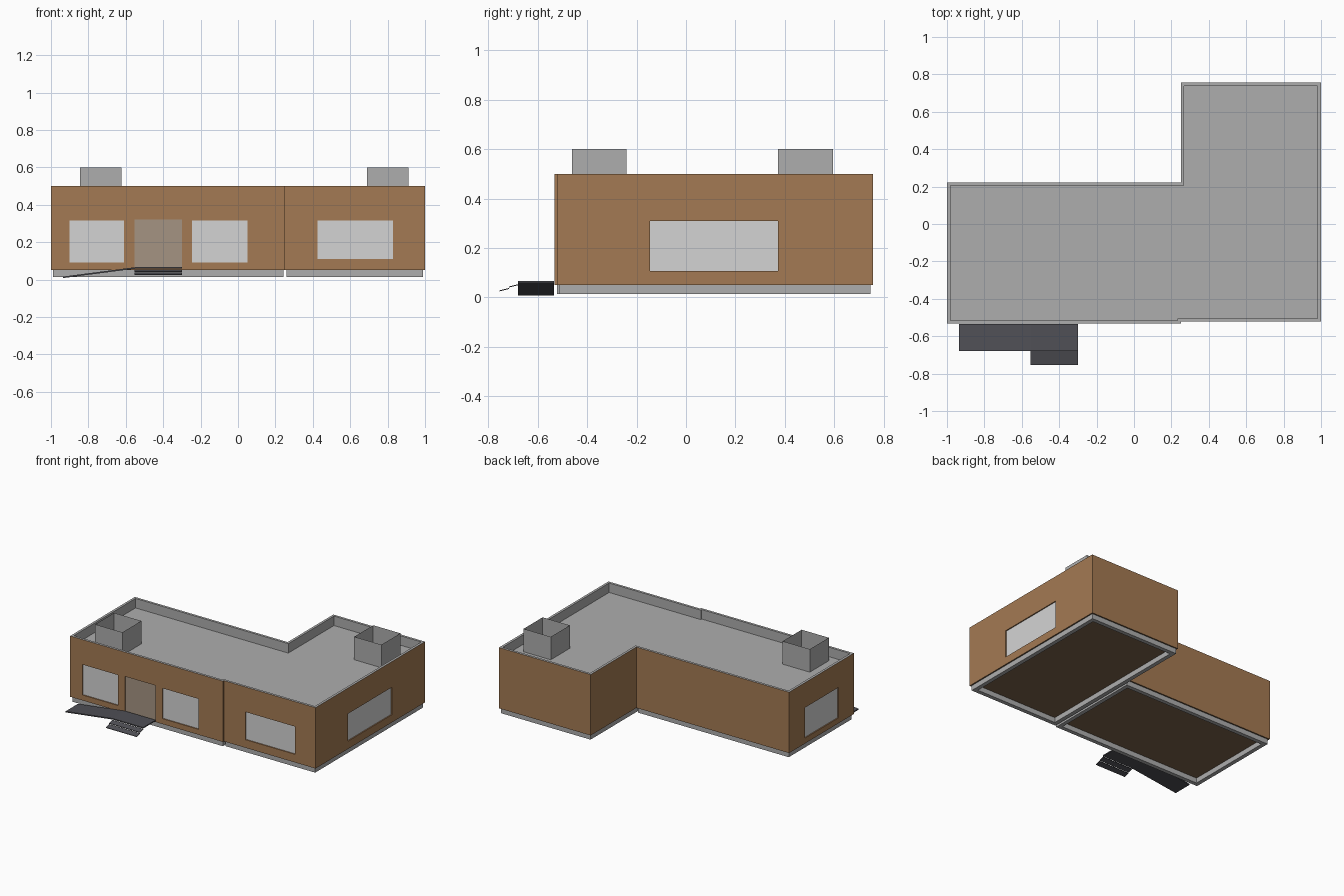
import bpy, bmesh
from mathutils import Vector

if "Cube" in bpy.data.objects:
    bpy.data.objects.remove(bpy.data.objects["Cube"])


def material(name, srgb):
    m = bpy.data.materials.new(name)
    m.diffuse_color = [((c / 255 + 0.055) / 1.055) ** 2.4 for c in srgb] + [1]
    m.use_nodes = True
    m.node_tree.nodes["Principled BSDF"].inputs["Base Color"].default_value = m.diffuse_color
    return m


BROWN = material("brown_cladding", (164, 122, 83))
GREY = material("grey_metal", (174, 174, 174))
GLASS = material("pale_glass", (212, 212, 212))
DOOR = material("door_tan_grey", (165, 148, 130))
FLOOR = material("dark_underfloor", (122, 98, 75))
DARK = material("dark_steel", (80, 80, 86))


def finish(bm, name, *mats):
    me = bpy.data.meshes.new(name)
    bm.to_mesh(me)
    bm.free()
    for m in mats:
        me.materials.append(m)
    ob = bpy.data.objects.new(name, me)
    bpy.context.collection.objects.link(ob)
    return ob


def box_into(bm, lo, hi):
    verts = bmesh.ops.create_cube(bm, size=1)["verts"]
    for v in verts:
        v.co = Vector([lo[i] if v.co[i] < 0 else hi[i] for i in range(3)])
    return verts


def box(name, lo, hi, mat):
    bm = bmesh.new()
    box_into(bm, lo, hi)
    return finish(bm, name, mat)


def extrude_profile(name, pts, place, vec, mat):
    """Closed 2D profile mapped to 3D by place() and extruded along vec."""
    bm = bmesh.new()
    f = bm.faces.new([bm.verts.new(place(*p)) for p in pts])
    new = bmesh.ops.extrude_face_region(bm, geom=[f])["geom"]
    bmesh.ops.translate(bm, vec=vec, verts=[v for v in new if isinstance(v, bmesh.types.BMVert)])
    bmesh.ops.recalc_face_normals(bm, faces=bm.faces)
    return finish(bm, name, mat)


# L-shaped building shell with a sunken roof behind a thin parapet
X0, XM, X1 = -1.0, 0.25, 1.0
YF, YF2, YB, YB2 = -0.533, -0.522, 0.223, 0.757
Z0, Z1, ROOF = 0.05, 0.50, 0.43
outline = [(X0, YF), (XM, YF), (XM, YF2), (X1, YF2),
           (X1, YB2), (XM, YB2), (XM, YB), (X0, YB)]
bm = bmesh.new()
base = bm.faces.new([bm.verts.new((x, y, Z0)) for x, y in outline])
top = bmesh.ops.extrude_face_region(bm, geom=[base], use_keep_orig=True)["geom"]
bmesh.ops.translate(bm, vec=(0, 0, Z1 - Z0), verts=[v for v in top if isinstance(v, bmesh.types.BMVert)])
bmesh.ops.recalc_face_normals(bm, faces=bm.faces)
lid = next(f for f in bm.faces if f.normal.z > 0.5)
bmesh.ops.inset_region(bm, faces=[lid], thickness=0.018, use_even_offset=True)
well = bmesh.ops.extrude_face_region(bm, geom=[lid])["geom"]
bmesh.ops.translate(bm, vec=(0, 0, ROOF - Z1), verts=[v for v in well if isinstance(v, bmesh.types.BMVert)])
if lid.is_valid:
    bm.faces.remove(lid)
bmesh.ops.recalc_face_normals(bm, faces=bm.faces)
for f in bm.faces:
    if f.normal.z < -0.5:
        f.material_index = 2          # underside
    elif min(v.co.z for v in f.verts) > Z0 + 0.01:
        f.material_index = 1          # cap, parapet lining and roof
shell = finish(bm, "building_shell", BROWN, GREY, FLOOR)

# Openings: name, wall axis, wall position, outward sign, span, height, material
openings = [
    ("front_window_left", "y", YF, -1, (-0.90, -0.61), (0.09, 0.315), GLASS),
    ("front_door", "y", YF, -1, (-0.553, -0.30), (0.06, 0.32), DOOR),
    ("front_window_middle", "y", YF, -1, (-0.245, 0.05), (0.09, 0.315), GLASS),
    ("front_window_right", "y", YF2, -1, (0.425, 0.83), (0.11, 0.315), GLASS),
    ("right_side_window", "x", X1, 1, (-0.145, 0.373), (0.107, 0.31), GLASS),
    ("left_side_window", "x", X0, -1, (-0.355, 0.037), (0.09, 0.315), GLASS),
]


def slab(axis, a, b, span, height):
    a, b = min(a, b), max(a, b)
    if axis == "y":
        return (span[0], a, height[0]), (span[1], b, height[1])
    return (a, span[0], height[0]), (b, span[1], height[1])


# Cut shallow recesses for all openings in one go
bm = bmesh.new()
for name, axis, pos, s, span, height, mat in openings:
    box_into(bm, *slab(axis, pos - s * 0.012, pos + s * 0.05, span, height))
cutter = finish(bm, "opening_cutter", BROWN)
cutter.hide_render = True
mod = shell.modifiers.new("openings", "BOOLEAN")
mod.operation = "DIFFERENCE"
mod.solver = "EXACT"
mod.object = cutter
bpy.context.view_layer.objects.active = shell
bpy.ops.object.modifier_apply(modifier=mod.name)
bpy.data.objects.remove(cutter)

# Panes and door leaf set into the recesses
for name, axis, pos, s, span, height, mat in openings:
    box(name, *slab(axis, pos - s * 0.013, pos - s * 0.008, span, height), mat)


# Open-bottomed foundation frame under each module
def frame(name, x0, x1, y0, y1, w=0.03, z=0.013):
    bm = bmesh.new()
    for lo, hi in (((x0, y0), (x1, y0 + w)), ((x0, y1 - w), (x1, y1)),
                   ((x0, y0 + w), (x0 + w, y1 - w)), ((x1 - w, y0 + w), (x1, y1 - w))):
        box_into(bm, (*lo, z), (*hi, Z0))
    finish(bm, name, GREY)


frame("foundation_left", X0 + 0.01, XM - 0.008, YF + 0.01, YB - 0.01)
frame("foundation_right", XM + 0.008, X1 - 0.01, YF2 + 0.01, YB2 - 0.01)

# Open-topped rooftop vents
for name, x, y in (("roof_vent_front", -0.845, -0.462), ("roof_vent_back", 0.69, 0.373)):
    vent = bmesh.new()
    box_into(vent, (x, y, ROOF), (x + 0.222, y + 0.222, 0.60))
    bmesh.ops.delete(vent, geom=[f for f in vent.faces if abs(f.normal.z) > 0.5], context="FACES_ONLY")
    finish(vent, name, GREY)

# Entrance landing with a ramp falling to the left
extrude_profile("landing_and_ramp",
                [(-0.935, 0.008), (-0.55, 0.058), (-0.30, 0.058),
                 (-0.30, 0.066), (-0.55, 0.066), (-0.935, 0.016)],
                lambda x, z: (x, -0.68, z), (0, 0.145, 0), DARK)

# Slightly tilted thin treads in front of the landing
for i in range(2):
    y, z = -0.677 - 0.039 * i, 0.054 - 0.016 * i
    extrude_profile("step_tread_%d" % (i + 1),
                    [(y, z), (y - 0.039, z - 0.010), (y - 0.039, z - 0.014), (y, z - 0.004)],
                    lambda a, b: (-0.553, a, b), (0.253, 0, 0), DARK)
